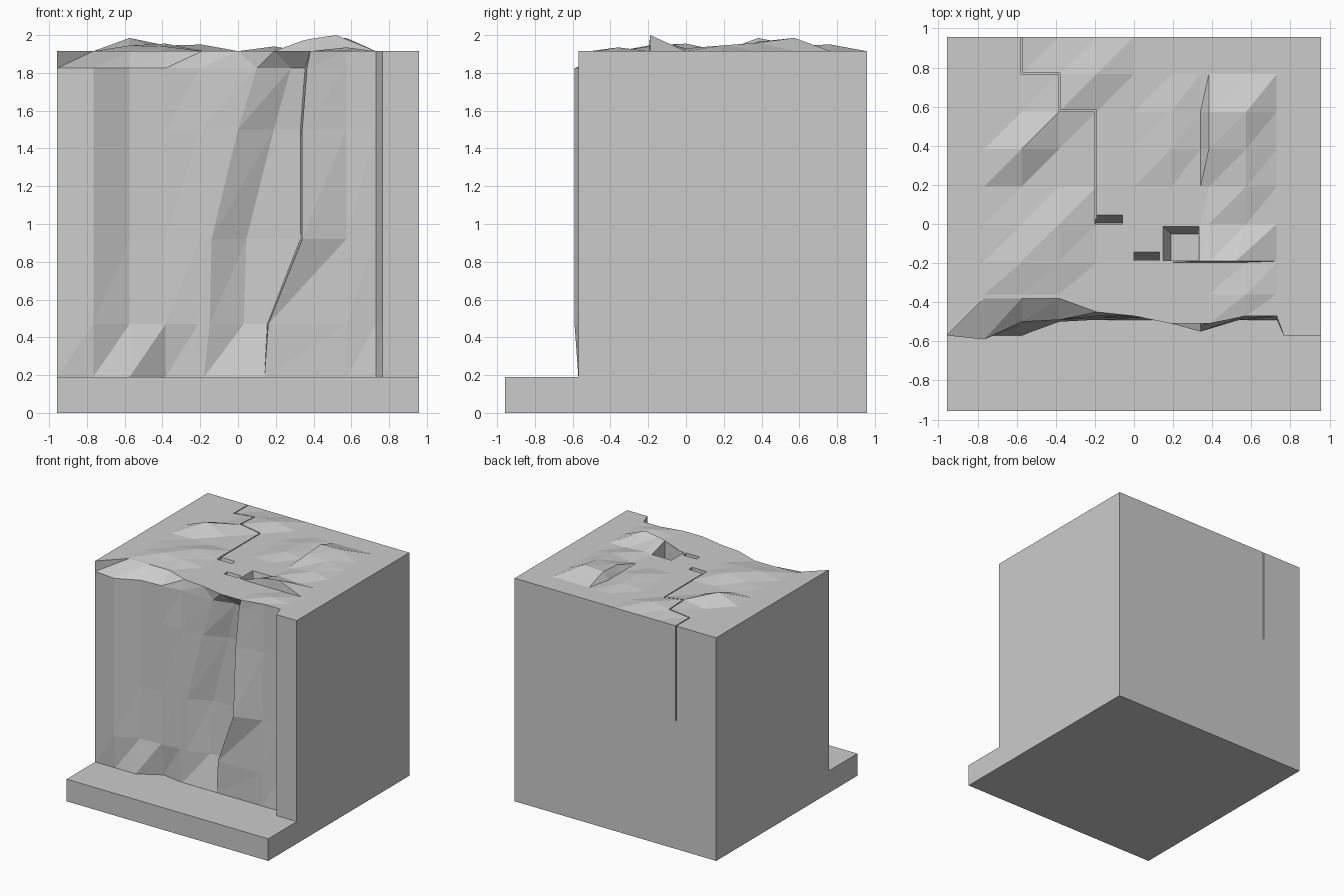
import bpy, bmesh

if "Cube" in bpy.data.objects:
    bpy.data.objects.remove(bpy.data.objects["Cube"])

H, TOP, BASE = 0.957, 1.915, 0.19


def make(name, bm):
    bmesh.ops.recalc_face_normals(bm, faces=bm.faces)
    me = bpy.data.meshes.new(name)
    bm.to_mesh(me)
    bm.free()
    ob = bpy.data.objects.new(name, me)
    bpy.context.collection.objects.link(ob)
    return ob


def prism(name, lower, upper, z0, z1):
    """Box whose floor and top rectangles (x0, x1, y0, y1) may differ."""
    bm = bmesh.new()
    rings = []
    for (x0, x1, y0, y1), z in ((lower, z0), (upper, z1)):
        rings.append([bm.verts.new((x, y, z)) for x, y in
                      ((x0, y0), (x1, y0), (x1, y1), (x0, y1))])
    a, b = rings
    bm.faces.new(a)
    bm.faces.new(b)
    for i in range(4):
        j = (i + 1) % 4
        bm.faces.new((a[i], a[j], b[j], b[i]))
    return make(name, bm)


def skin(bm, grid):
    """Triangulated sheet, every cell split lower left to upper right."""
    for r, s in zip(grid, grid[1:]):
        for i in range(len(r) - 1):
            bm.faces.new((r[i], r[i + 1], s[i + 1]))
            bm.faces.new((r[i], s[i + 1], s[i]))


# ground slab under the cliff
full = (-H, H, -H, H)
prism("ground_slab", full, full, 0, BASE)

# cliff front: x of columns, shared ends with a leaning fold in the middle
left = [-H, -.766, -.574, -.383]
right = [.574, .73, .766, H]
rows = [  # z, fold columns x, depth y of every column
    (BASE, (-.20, -.18, -.10, .14, .15),
     (-.57, -.57, -.57, -.46, -.49, -.49, -.49, -.49, -.49, -.49, -.49, -.57, -.57)),
    (.47, (-.21, -.15, .03, .155, .16),
     (-.57, -.59, -.51, -.50, -.49, -.49, -.42, -.42, -.50, -.49, -.47, -.57, -.57)),
    (.92, (-.20, -.14, .045, .33, .34),
     (-.57, -.59, -.50, -.49, -.49, -.49, -.40, -.40, -.55, -.48, -.47, -.57, -.57)),
    (1.5, (-.20, 0, .19, .33, .34),
     (-.57, -.59, -.50, -.49, -.48, -.48, -.40, -.40, -.52, -.47, -.47, -.57, -.57)),
    (1.825, (-.20, .10, .28, .355, .365),
     (-.57, -.59, -.50, -.49, -.47, -.48, -.43, -.43, -.51, -.47, -.47, -.57, -.57)),
    (TOP, (-.191, 0, .191, .34, .383),
     (-.57, -.38, -.38, -.38, -.45, -.47, -.51, -.51, -.51, -.47, -.47, -.57, -.57)),
]
bm = bmesh.new()
front = [[bm.verts.new((x, y, z)) for x, y in zip(left + list(fold) + right, ys)]
         for z, fold, ys in rows]
skin(bm, front)

# bumpy cliff top, with a raised ledge along y = -0.19
bumps = [(-.574, .383, .07), (-.383, 0, .04), (-.383, -.19, .025), (-.574, -.19, .03),
         (.383, .574, .065), (.574, .574, .07), (.383, .383, .05), (.574, .383, .045),
         (.574, .191, .03), (.191, .383, .025), (-.383, .766, .02), (-.191, .766, .035),
         (.191, .574, .02), (.34, -.19, .055), (.383, -.19, .065), (.574, -.19, .085),
         (-.574, 0, .01), (.383, 0, .015), (.574, -.36, .02), (-.383, .574, .03)]
ys = [-.36, -.196, -.19, 0, .191, .383, .574, .766, H]


def lift(x, y):
    if y == -.196:
        if -.05 < x < .7:
            return 0
        y = -.19
    return sum(h for bx, by, h in bumps if abs(bx - x) < .01 and abs(by - y) < .01)


xs = [v.co.x for v in front[-1]]
top = [front[-1]]
for y in ys:
    line = []
    for x in xs:
        px = .52 if y == -.19 and abs(x - .574) < .01 else x
        line.append(bm.verts.new((px, y, TOP + lift(x, y))))
    top.append(line)
skin(bm, top)

# plain sides, back and underside
bl, br = bm.verts.new((-H, H, BASE)), bm.verts.new((H, H, BASE))
for c, corner in ((0, bl), (-1, br)):
    bm.faces.new([r[c] for r in front] + [r[c] for r in top[1:]] + [corner])
bm.faces.new(top[-1] + [br, bl])
bm.faces.new(front[0] + [br, bl])
cliff = make("cliff_block", bm)


def cut(cutter):
    cutter.hide_render = True
    cutter.hide_set(True)
    m = cliff.modifiers.new("cut", 'BOOLEAN')
    m.operation, m.solver, m.object = 'DIFFERENCE', 'EXACT', cutter
    bpy.context.view_layer.objects.active = cliff
    bpy.ops.object.modifier_apply(modifier=m.name)
    bpy.data.objects.remove(cutter)


# hairline crack stepping from the back edge to the pits
path = [(-.574, 1.0), (-.574, .77), (-.383, .77), (-.383, .58), (-.197, .58), (-.197, .03)]
w = .004
for k, ((ax, ay), (bx, by)) in enumerate(zip(path, path[1:])):
    rect = (min(ax, bx) - w, max(ax, bx) + w, min(ay, by) - w, max(ay, by) + w)
    cut(prism("crack_cutter", rect, rect, 1.1 + k * .003, 2.1 + k * .01))

# small pits in the top: floor and rim rectangles
pits = [((-.198, -.06, .001, .006), (-.2, -.06, .001, .06)),
        ((.001, .131, -.187, -.182), (0, .13, -.188, -.13)),
        ((.19, .33, -.187, -.05), (.133, .332, -.188, 0))]
for k, (floor, rim) in enumerate(pits):
    cut(prism("pit_cutter", floor, rim, 1.70 + k * .01, 1.99))
